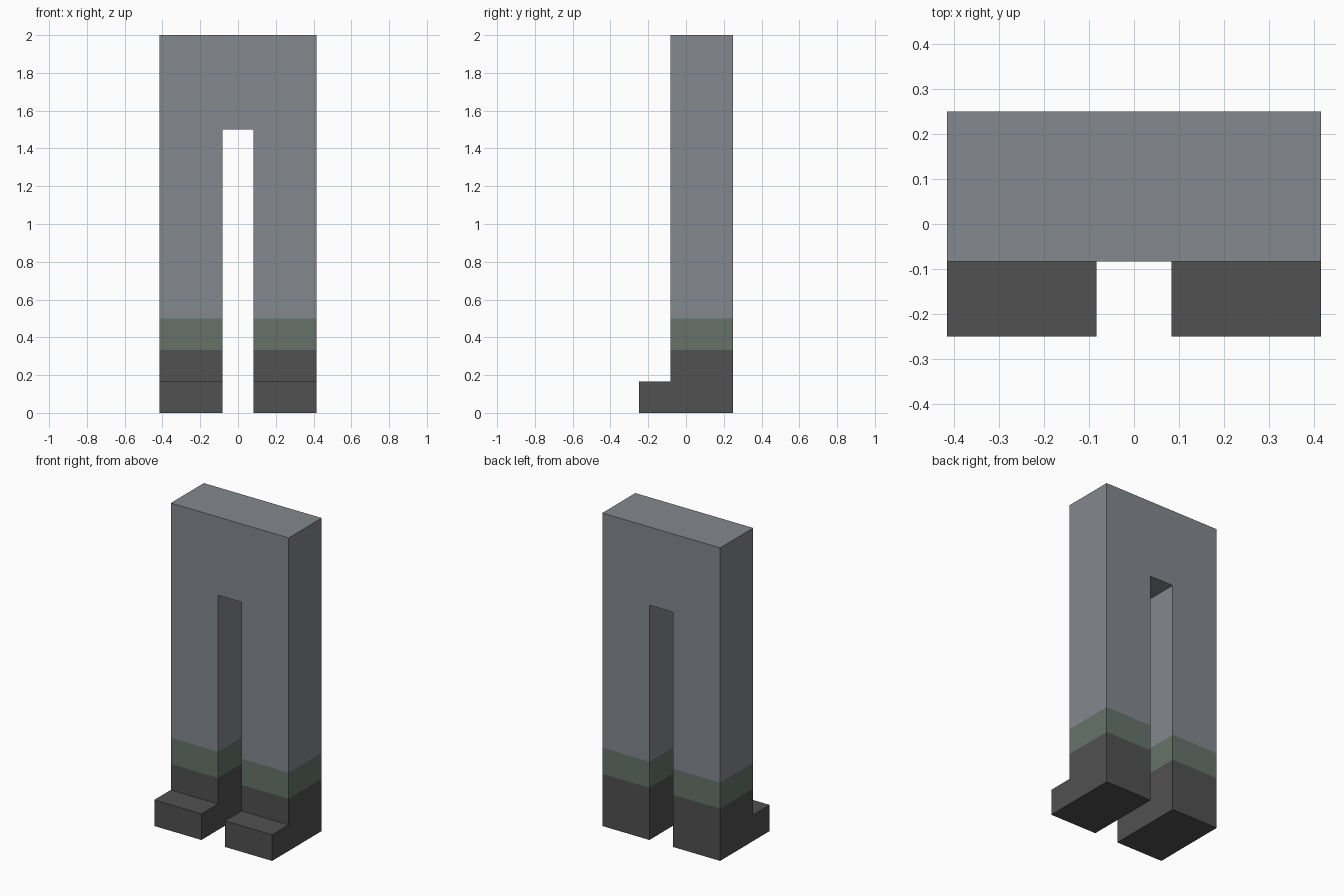
import bpy
import bmesh
from mathutils import Vector

cube = bpy.data.objects.get("Cube")
if cube:
    bpy.data.objects.remove(cube, do_unlink=True)

U = 1 / 6  # the model sits on a regular grid of this size


def make_material(name, rgb):
    mat = bpy.data.materials.new(name)
    mat.use_nodes = True
    color = (*rgb, 1.0)
    mat.diffuse_color = color
    mat.node_tree.nodes["Principled BSDF"].inputs["Base Color"].default_value = color
    return mat


def extrude_profile(name, points, direction, mat):
    """Extrude a flat outline, given in grid units, into a solid part."""
    bm = bmesh.new()
    face = bm.faces.new([bm.verts.new(Vector(p) * U) for p in points])
    result = bmesh.ops.extrude_face_region(bm, geom=[face], use_keep_orig=True)
    moved = [g for g in result["geom"] if isinstance(g, bmesh.types.BMVert)]
    bmesh.ops.translate(bm, verts=moved, vec=Vector(direction) * U)
    bmesh.ops.recalc_face_normals(bm, faces=bm.faces)
    mesh = bpy.data.meshes.new(name)
    bm.to_mesh(mesh)
    bm.free()
    mesh.materials.append(mat)
    obj = bpy.data.objects.new(name, mesh)
    bpy.context.collection.objects.link(obj)
    return obj


grey = make_material("trouser grey", (0.227, 0.246, 0.275))
green = make_material("cuff green", (0.133, 0.171, 0.144))
dark = make_material("boot charcoal", (0.082, 0.082, 0.082))

# Trousers: an upside-down U, extruded from front to back
trouser_outline = [(-2.5, 3), (-0.5, 3), (-0.5, 9), (0.5, 9),
                   (0.5, 3), (2.5, 3), (2.5, 12), (-2.5, 12)]
extrude_profile("trousers", [(x, -0.5, z) for x, z in trouser_outline], (0, 2, 0), grey)

# Cuffs and L-shaped boots, one pair per leg, extruded across the leg width
cuff_outline = [(-0.5, 2), (1.5, 2), (1.5, 3), (-0.5, 3)]
boot_outline = [(-1.5, 0), (1.5, 0), (1.5, 2), (-0.5, 2), (-0.5, 1), (-1.5, 1)]
for side, x in (("left", 0.5), ("right", -2.5)):
    extrude_profile(side + "_cuff", [(x, y, z) for y, z in cuff_outline], (2, 0, 0), green)
    extrude_profile(side + "_boot", [(x, y, z) for y, z in boot_outline], (2, 0, 0), dark)
